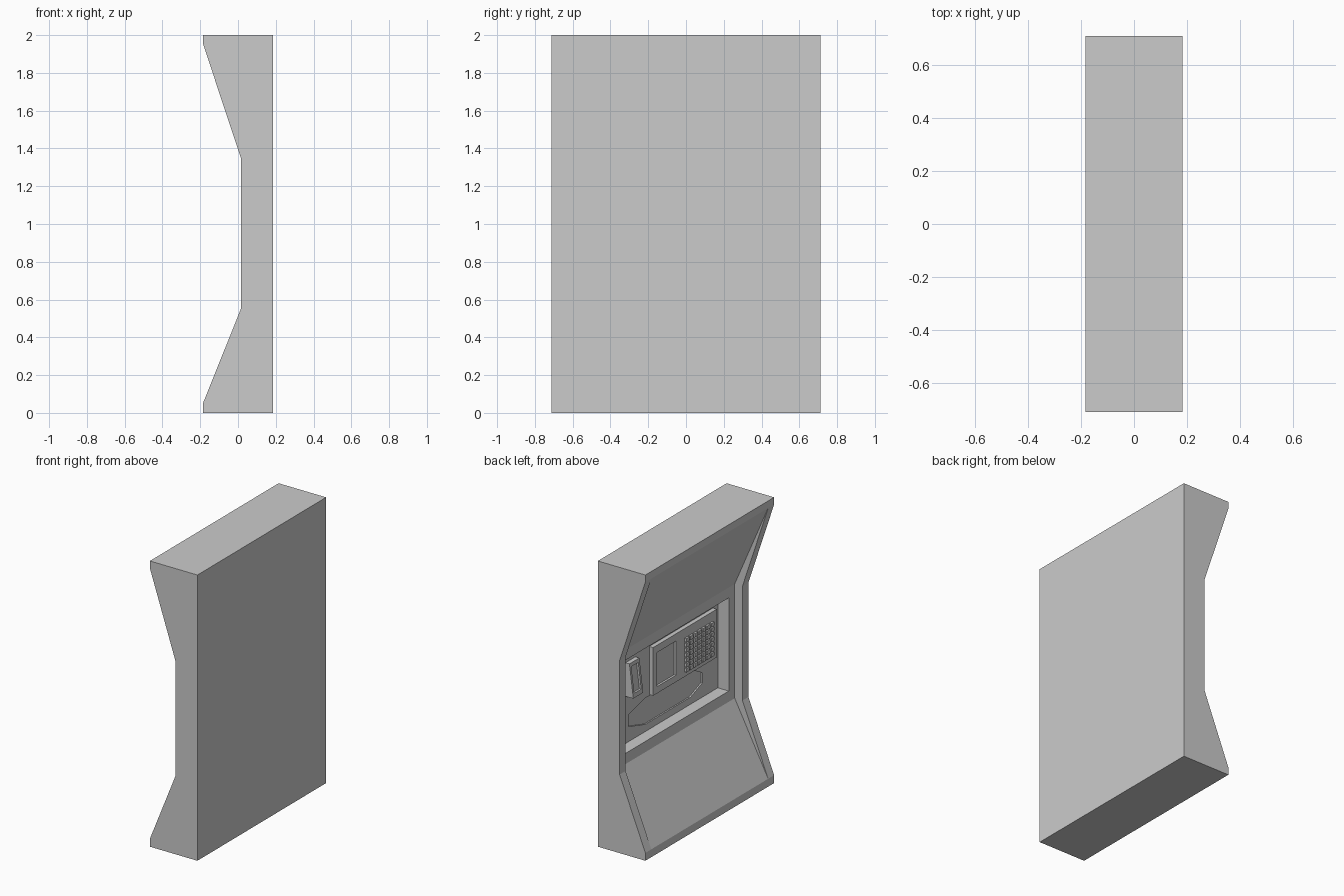
import bpy, bmesh

if "Cube" in bpy.data.objects:
    bpy.data.objects.remove(bpy.data.objects["Cube"])

FRONT, BACK = -0.184, 0.184   # x extents; the detailed face looks toward -x
HALF = 0.712                  # half width along y
WALL, REC = 0.075, 0.16       # recessed wall and alcove back plane (x)


def make(name, bm):
    bmesh.ops.recalc_face_normals(bm, faces=bm.faces)
    me = bpy.data.meshes.new(name)
    bm.to_mesh(me)
    bm.free()
    ob = bpy.data.objects.new(name, me)
    bpy.context.collection.objects.link(ob)
    return ob


def prism(name, pts, vec):
    """Extrude a closed planar outline along vec."""
    bm = bmesh.new()
    face = bm.faces.new([bm.verts.new(p) for p in pts])
    ret = bmesh.ops.extrude_face_region(bm, geom=[face], use_keep_orig=True)
    verts = [v for v in ret["geom"] if isinstance(v, bmesh.types.BMVert)]
    bmesh.ops.translate(bm, verts=verts, vec=vec)
    return make(name, bm)


def side_prism(name, xz, y0, y1):
    return prism(name, [(x, y0, z) for x, z in xz], (0, y1 - y0, 0))


def box(name, x0, x1, y0, y1, z0, z1):
    return side_prism(name, [(x0, z0), (x1, z0), (x1, z1), (x0, z1)], y0, y1)


def cut(target, cutter):
    mod = target.modifiers.new("cut", "BOOLEAN")
    mod.operation, mod.solver, mod.object = "DIFFERENCE", "EXACT", cutter
    bpy.context.view_layer.objects.active = target
    bpy.ops.object.modifier_apply(modifier=mod.name)
    bpy.data.objects.remove(cutter, do_unlink=True)


# Wall body with a waisted side profile
body = side_prism("wall_body", [
    (FRONT, 0), (BACK, 0), (BACK, 2), (FRONT, 2), (FRONT, 1.95),
    (0.015, 1.35), (0.015, 0.55), (FRONT, 0.055)], -HALF, HALF)

# Deeper channel between the side rims, slopes fading out at top and bottom
top_k, low_k = 0.6 / (WALL - FRONT), 0.495 / (WALL - FRONT)
over = 0.1
cut(body, side_prism("channel_cutter", [
    (FRONT - over, 1.95 + over * top_k), (WALL, 1.35), (WALL, 0.55),
    (FRONT - over, 0.055 - over * low_k)], -0.646, 0.646))

# Rectangular alcove in the middle of the wall
cut(body, box("alcove_cutter", 0, REC, -0.58, 0.58, 0.625, 1.277))

# Shallow many-sided tray pressed into the alcove back
tray = [(0.405, 0.815), (0.22, 0.86), (-0.31, 0.85), (-0.41, 0.795),
        (-0.41, 0.725), (-0.28, 0.675), (0.22, 0.675), (0.405, 0.73)]
cut(body, prism("tray_cutter", [(0.12, y, z) for y, z in tray], (0.05, 0, 0)))

# Control panel with a sunken screen and sunken key field
PX = 0.13
panel = box("control_panel", PX, REC + 0.005, -0.527, 0.177, 0.867, 1.204)
cut(panel, box("screen_cutter", 0.1, PX + 0.015, -0.076, 0.133, 0.914, 1.153))

# Grid of keys
N, y0, z0, w, h = 7, -0.484, 0.897, 0.32, 0.245
bm = bmesh.new()
for i in range(N):
    for j in range(N):
        ret = bmesh.ops.create_cube(bm, size=1)
        bmesh.ops.scale(bm, verts=ret["verts"], vec=(0.03, w / N * 0.75, h / N * 0.75))
        bmesh.ops.translate(bm, verts=ret["verts"], vec=(
            PX, y0 + w * (i + 0.5) / N, z0 + h * (j + 0.5) / N))
make("keypad_keys", bm)

# Small leaning display housing with an inset face
housing = side_prism("side_display", [
    (REC + 0.005, 0.955), (0.1, 0.955), (0.13, 1.19), (REC + 0.005, 1.19)], 0.33, 0.44)
cut(housing, side_prism("side_display_cutter", [
    (0.07, 0.985), (0.118, 0.985), (0.141, 1.165), (0.07, 1.165)], 0.347, 0.423))
